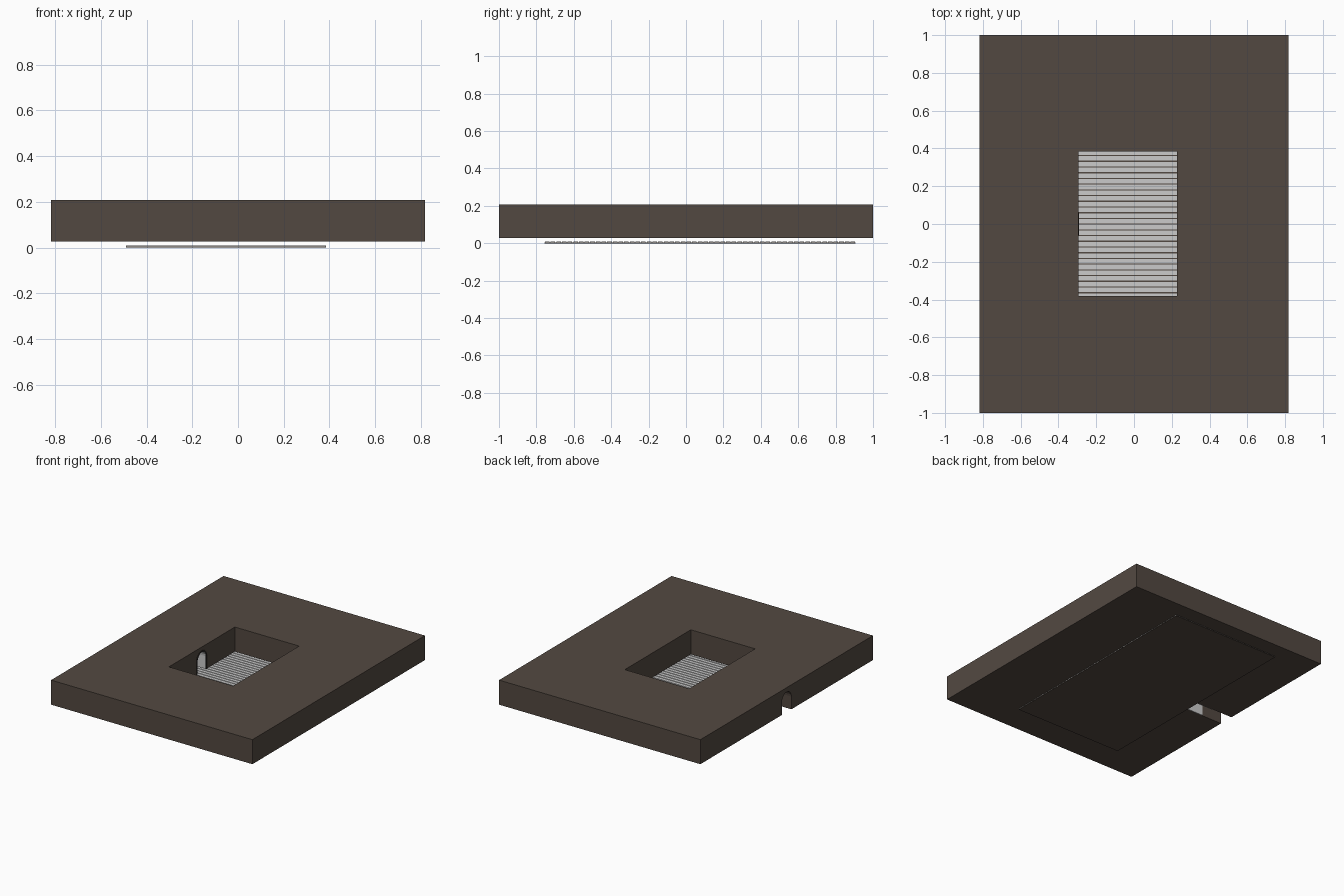
import bpy, bmesh, math, random

if "Cube" in bpy.data.objects:
    bpy.data.objects.remove(bpy.data.objects["Cube"])
random.seed(4)


def material(name, rgb):
    m = bpy.data.materials.new(name)
    m.diffuse_color = (*rgb, 1)
    m.use_nodes = True
    m.node_tree.nodes["Principled BSDF"].inputs["Base Color"].default_value = m.diffuse_color
    return m


stone = material("dark_stone", (0.086, 0.066, 0.053))
dark = material("dark_trim", (0.03, 0.025, 0.022))


def finish(name, bm, mat=None):
    bmesh.ops.recalc_face_normals(bm, faces=bm.faces)
    me = bpy.data.meshes.new(name)
    bm.to_mesh(me)
    bm.free()
    ob = bpy.data.objects.new(name, me)
    bpy.context.collection.objects.link(ob)
    if mat:
        me.materials.append(mat)
    return ob


def add_box(bm, lo, hi, tilt=0.0):
    vs = bmesh.ops.create_cube(bm, size=1)["verts"]
    for v in vs:
        x = v.co.x
        for i in range(3):
            v.co[i] = (lo[i] + hi[i]) / 2 + v.co[i] * (hi[i] - lo[i])
        v.co.z += x * tilt
    return vs


def box(name, lo, hi, mat=None):
    bm = bmesh.new()
    add_box(bm, lo, hi)
    return finish(name, bm, mat)


def arch_points(half, bottom, top, n=10):
    spring = top - half
    pts = [(-half, bottom)]
    pts += [(-half * math.cos(math.pi * i / n), spring + half * math.sin(math.pi * i / n))
            for i in range(n + 1)]
    return pts + [(half, bottom)]


def extrude_x(name, pts, x0, x1, mat=None):
    bm = bmesh.new()
    f = bm.faces.new([bm.verts.new((x0, y, z)) for y, z in pts])
    r = bmesh.ops.extrude_face_region(bm, geom=[f])
    for v in r["geom"]:
        if isinstance(v, bmesh.types.BMVert):
            v.co.x = x1
    return finish(name, bm, mat)


def cut(target, cutter):
    m = target.modifiers.new("cut", "BOOLEAN")
    m.operation = "DIFFERENCE"
    m.solver = "EXACT"
    m.object = cutter
    cutter.hide_render = True
    cutter.hide_set(True)


# Thick surrounding block with a courtyard opening and an arched passage
block = box("surrounding_block", (-0.817, -1, 0.027), (0.817, 1, 0.207), stone)
cut(block, box("courtyard_cutter", (-0.295, -0.38, -0.1), (0.227, 0.385, 0.4)))
cut(block, extrude_x("passage_cutter", arch_points(0.055, -0.05, 0.175), -0.95, -0.2))


# Arch-shaped lining and rim in the passage
def arch_band(name, outer, inner, tops, x0, x1, mat=None):
    o = arch_points(outer, 0.027, tops[0])
    i = arch_points(inner, 0.027, tops[1])
    return extrude_x(name, o + i[::-1], x0, x1, mat)


arch_band("passage_lining", 0.0548, 0.050, (0.1748, 0.170), -0.65, -0.297)
arch_band("passage_rim", 0.061, 0.053, (0.181, 0.173), -0.297, -0.291, dark)

# Floor base with narrow boards on top
x0, x1, y0, y1 = -0.49, 0.385, -0.757, 0.907
box("floor_base", (x0, y0, 0), (x1, y1, 0.005), stone)
bm = bmesh.new()
count = 55
pitch = (y1 - y0) / count
for k in range(count):
    y = y0 + k * pitch
    add_box(bm, (x0, y + 0.003, 0.004), (x1, y + pitch - 0.003, 0.009),
            random.uniform(-0.001, 0.001))
finish("floor_boards", bm)
